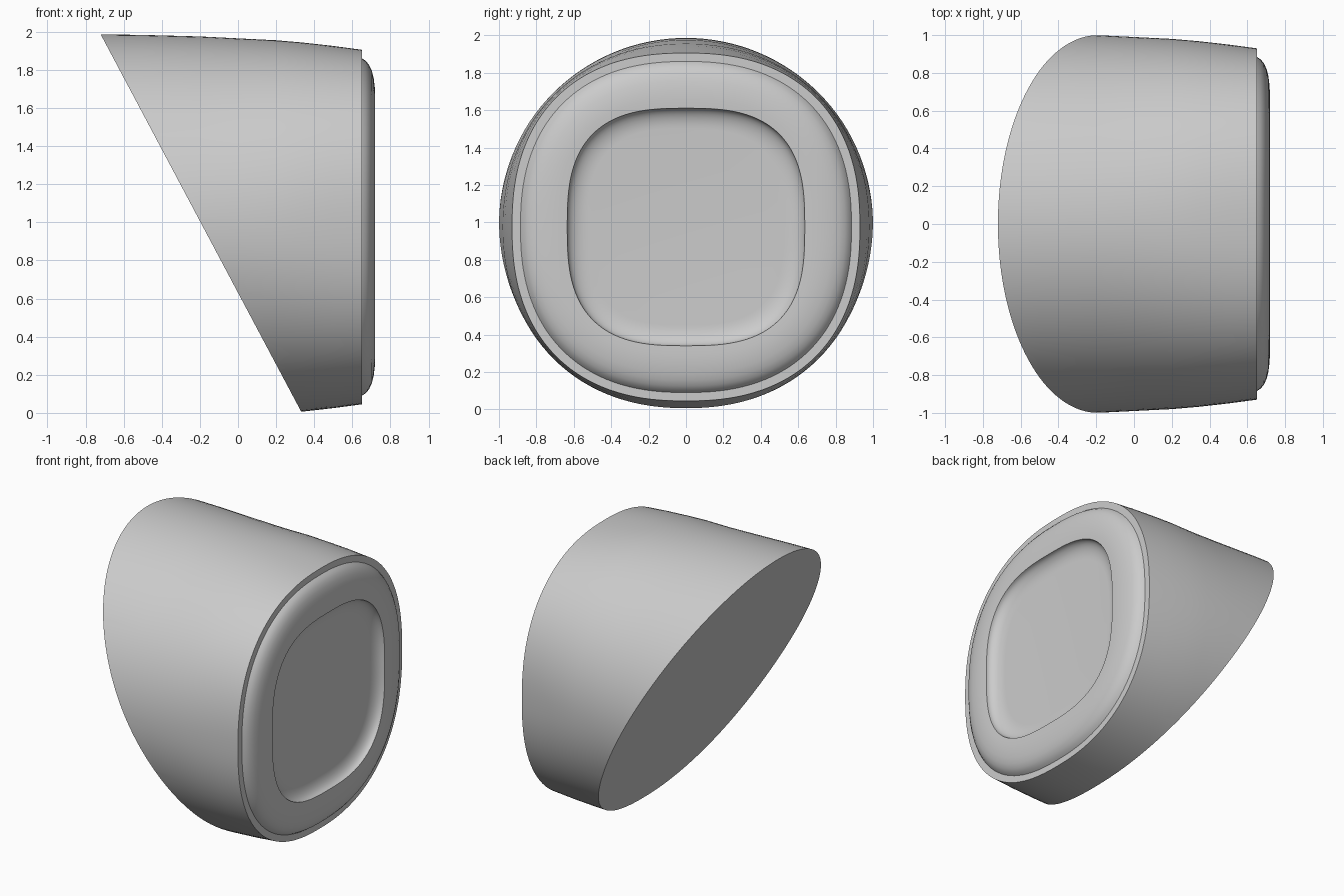
import bpy, bmesh, math
from mathutils import Vector

if "Cube" in bpy.data.objects:
    bpy.data.objects.remove(bpy.data.objects["Cube"])

CENTRE_Z = 0.975
SIDES = 128

grey = bpy.data.materials.new("plain grey")
grey.use_nodes = True
colour = (0.6, 0.6, 0.6, 1)
grey.diffuse_color = colour
grey.node_tree.nodes["Principled BSDF"].inputs["Base Color"].default_value = colour


def ring(bm, x, radius, power):
    """Superellipse ring in the YZ plane."""
    verts = []
    for i in range(SIDES):
        a = 2 * math.pi * i / SIDES
        c, s = math.cos(a), math.sin(a)
        r = radius / (abs(c) ** power + abs(s) ** power) ** (1 / power)
        verts.append(bm.verts.new((x, r * c, CENTRE_Z + r * s)))
    return verts


def loft(name, sections, cut=None):
    """Skin rings of (x, radius, power), cap both ends, optionally slice."""
    bm = bmesh.new()
    rings = [ring(bm, *s) for s in sections]
    for a, b in zip(rings, rings[1:]):
        for i in range(SIDES):
            j = (i + 1) % SIDES
            bm.faces.new((a[i], a[j], b[j], b[i]))
    bm.faces.new(rings[0])
    bm.faces.new(rings[-1])
    if cut:
        point, normal = cut
        geom = bm.verts[:] + bm.edges[:] + bm.faces[:]
        res = bmesh.ops.bisect_plane(bm, geom=geom, plane_co=point,
                                     plane_no=normal, clear_outer=True)
        edges = [e for e in res["geom_cut"] if isinstance(e, bmesh.types.BMEdge)]
        bmesh.ops.contextual_create(bm, geom=edges)
    bmesh.ops.recalc_face_normals(bm, faces=bm.faces[:])
    mesh = bpy.data.meshes.new(name)
    bm.to_mesh(mesh)
    bm.free()
    mesh.materials.append(grey)
    obj = bpy.data.objects.new(name, mesh)
    bpy.context.collection.objects.link(obj)
    bpy.ops.object.select_all(action="DESELECT")
    obj.select_set(True)
    bpy.context.view_layer.objects.active = obj
    bpy.ops.object.shade_smooth_by_angle(angle=math.radians(30))
    return obj


# Shell: round at the rear, easing into a soft square at the open end
shell = [(-0.8, 1.012, 2), (-0.5, 1.008, 2), (-0.2, 1.0, 2), (0, 0.99, 2.04),
         (0.2, 0.98, 2.12), (0.34, 0.968, 2.18), (0.5, 0.95, 2.27), (0.65, 0.93, 2.36)]

# Cushion: rounded rim running over its crown to the pocket edge
cushion = [(0.65, 0.885, 2.36), (0.67, 0.872, 2.36), (0.688, 0.85, 2.37),
           (0.702, 0.82, 2.4), (0.712, 0.78, 2.45), (0.718, 0.73, 2.55),
           (0.72, 0.68, 2.7), (0.718, 0.635, 2.85)]

# Pocket: concave fillet dropping to a flat floor
steps = 8
for k in range(1, steps + 1):
    a = math.pi / 2 * k / steps
    cushion.append((0.718 - 0.065 * math.sin(a),
                    0.635 - 0.11 * (1 - math.cos(a)), 2.85))

# Slanted rear cut, running from the high back edge to the low front edge
top, bottom = Vector((-0.72, 0, 1.985)), Vector((0.335, 0, 0.0))
slope = bottom - top
normal = Vector((slope.z, 0, -slope.x)).normalized()
loft("shell", shell, (top, normal))
loft("cushion", cushion)
